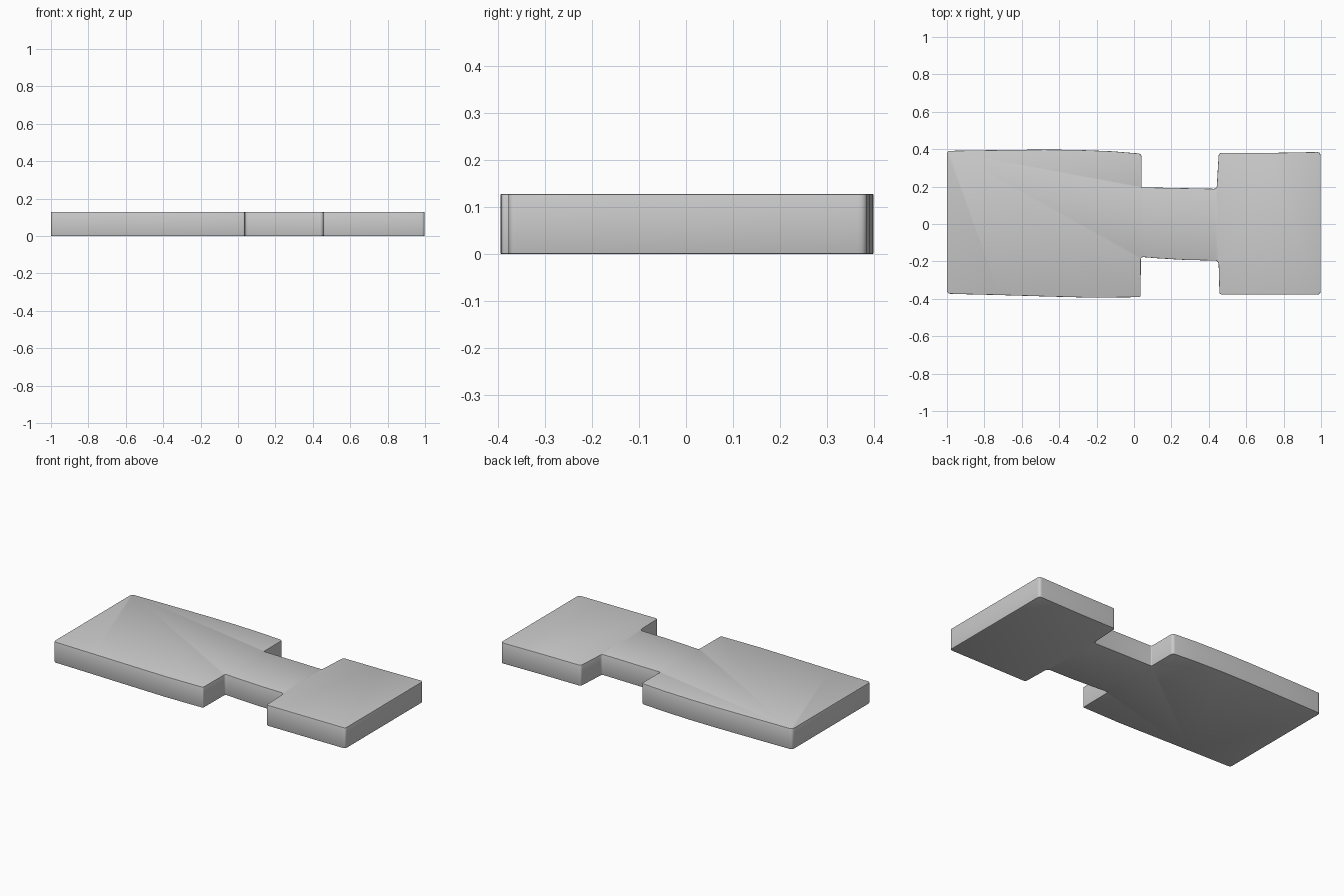
import bpy, bmesh
from mathutils import Vector

if "Cube" in bpy.data.objects:
    bpy.data.objects.remove(bpy.data.objects["Cube"])

HEIGHT = 0.128

# Outline seen from above: x, y, corner radius (0 = plain point on a gentle bow)
OUTLINE = [
    (-1, -0.373, 0.02), (-0.72, -0.38, 0), (-0.45, -0.388, 0), (-0.22, -0.394, 0),
    (0.035, -0.391, 0.008), (0.037, -0.176, 0.015), (0.12, -0.183, 0), (0.27, -0.192, 0),
    (0.452, -0.196, 0.022), (0.457, -0.377, 0.014),
    (0.997, -0.377, 0.016), (0.997, 0.385, 0.02), (0.72, 0.38, 0), (0.453, 0.38, 0.016),
    (0.442, 0.188, 0.016), (0.25, 0.192, 0), (0.04, 0.196, 0.006), (0.04, 0.376, 0.018),
    (-0.12, 0.389, 0), (-0.3, 0.396, 0), (-0.48, 0.398, 0), (-0.75, 0.395, 0),
    (-1, 0.391, 0.02),
]


def rounded(outline, steps=5):
    """Replace each corner that has a radius by a small curve."""
    points = []
    for i, (x, y, r) in enumerate(outline):
        p = Vector((x, y))
        if r == 0:
            points.append(p)
            continue
        before = Vector(outline[i - 1][:2])
        after = Vector(outline[(i + 1) % len(outline)][:2])
        a = p + (before - p).normalized() * r
        b = p + (after - p).normalized() * r
        for k in range(steps + 1):
            t = k / steps
            points.append(a * (1 - t) ** 2 + p * 2 * t * (1 - t) + b * t ** 2)
    return points


# Notched plate
bm = bmesh.new()
base = bm.faces.new([bm.verts.new((p.x, p.y, 0)) for p in rounded(OUTLINE)])
top = bmesh.ops.extrude_face_region(bm, geom=[base])["geom"]
bmesh.ops.translate(bm, vec=(0, 0, HEIGHT),
                    verts=[g for g in top if isinstance(g, bmesh.types.BMVert)])
bmesh.ops.recalc_face_normals(bm, faces=bm.faces)

# Softened top and bottom rims
rims = [e for e in bm.edges if abs(e.verts[0].co.z - e.verts[1].co.z) < 1e-6]
bmesh.ops.bevel(bm, geom=rims, offset=0.003, segments=2, profile=0.5,
                affect='EDGES', clamp_overlap=True)

mesh = bpy.data.meshes.new("notched_plate")
bm.to_mesh(mesh)
bm.free()
plate = bpy.data.objects.new("notched_plate", mesh)
bpy.context.collection.objects.link(plate)
bpy.context.view_layer.objects.active = plate
plate.select_set(True)
bpy.ops.object.shade_smooth_by_angle(angle=0.6)
